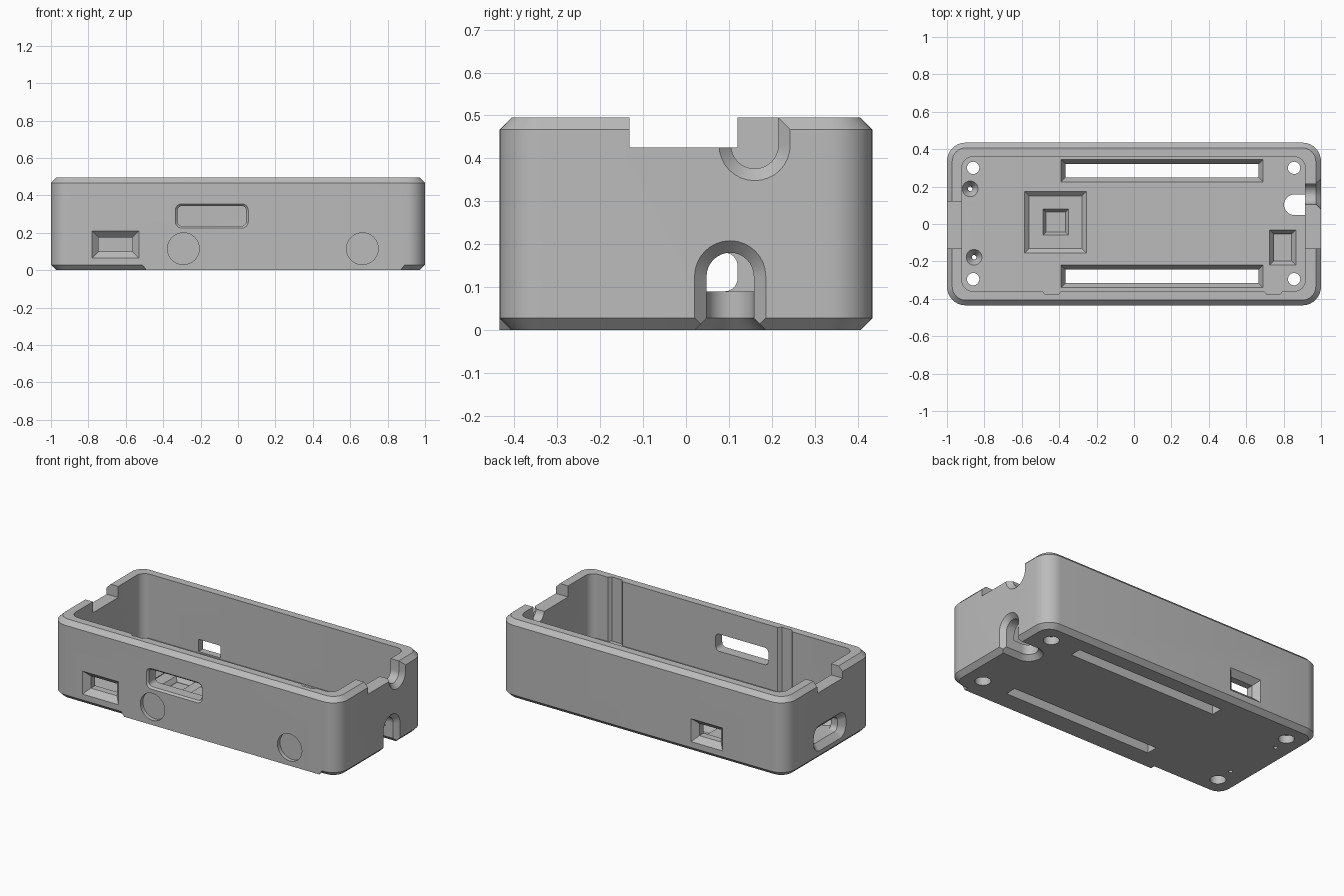
import bpy, bmesh, math

cube = bpy.data.objects.get("Cube")
if cube:
    bpy.data.objects.remove(cube)

grey = bpy.data.materials.new("plain grey")
grey.use_nodes = True
COLOUR = (0.5, 0.5, 0.5, 1)
grey.diffuse_color = COLOUR
grey.node_tree.nodes["Principled BSDF"].inputs["Base Color"].default_value = COLOUR


def outline(u0, u1, v0, v1, r=0, seg=8):
    """Rounded rectangle outline, counter-clockwise; square when r is zero."""
    if r == 0:
        return [(u0, v0), (u1, v0), (u1, v1), (u0, v1)]
    points = []
    corners = [(u1 - r, v1 - r), (u0 + r, v1 - r), (u0 + r, v0 + r), (u1 - r, v0 + r)]
    for quarter, (cu, cv) in enumerate(corners):
        for i in range(seg + 1):
            a = math.pi / 2 * (quarter + i / seg)
            points.append((cu + r * math.cos(a), cv + r * math.sin(a)))
    return points


def circle(u, v, r, seg=32):
    return [(u + r * math.cos(math.tau * i / seg), v + r * math.sin(math.tau * i / seg))
            for i in range(seg)]


def loft(name, axis, *rings):
    """Closed solid through (depth, outline) rings along an axis."""
    place = {"x": lambda u, v, d: (d, u, v),
             "y": lambda u, v, d: (u, d, v),
             "z": lambda u, v, d: (u, v, d)}[axis]
    bm = bmesh.new()
    loops = [[bm.verts.new(place(u, v, d)) for u, v in pts] for d, pts in rings]
    for a, b in zip(loops, loops[1:]):
        for i in range(len(a)):
            j = (i + 1) % len(a)
            bm.faces.new((a[i], a[j], b[j], b[i]))
    bm.faces.new(loops[0][::-1])
    bm.faces.new(loops[-1])
    bmesh.ops.recalc_face_normals(bm, faces=bm.faces)
    mesh = bpy.data.meshes.new(name)
    bm.to_mesh(mesh)
    bm.free()
    mesh.materials.append(grey)
    obj = bpy.data.objects.new(name, mesh)
    bpy.context.collection.objects.link(obj)
    return obj


def combine(tool, operation="DIFFERENCE"):
    """Apply a boolean to the case and discard the tool."""
    mod = case.modifiers.new("cut", "BOOLEAN")
    mod.operation, mod.solver, mod.object = operation, "EXACT", tool
    bpy.context.view_layer.objects.active = case
    bpy.ops.object.modifier_apply(modifier=mod.name)
    bpy.data.objects.remove(tool)


def cut(axis, *rings):
    combine(loft("cutter", axis, *rings))


def flared(axis, surface, inward, box, inset, flare, through, r=0, r_in=0):
    """Opening with a bevelled mouth that narrows by inset over the flare depth."""
    u0, u1, v0, v1 = box
    mouth = outline(u0, u1, v0, v1, r)
    throat = outline(u0 + inset, u1 - inset, v0 + inset, v1 - inset, r_in)
    cut(axis, (surface - inward * 0.1, mouth), (surface, mouth),
        (surface + inward * flare, throat), (surface + inward * through, throat))


# Outer shell with chamfered rims
C, Y, TOP, FLOOR = 0.028, 0.435, 0.495, 0.09
wide = outline(-1, 1, -Y, Y, 0.1)
slim = outline(C - 1, 1 - C, C - Y, Y - C, 0.1 - C)
case = loft("enclosure_case", "z", (0, slim), (C, wide), (TOP - C, wide), (TOP, slim))

# Squared lower front edge behind the round recesses
combine(loft("front_foot", "z", (0, outline(-0.49, 0.87, -Y, -0.38)),
             (0.04, outline(-0.52, 0.9, -Y, -0.38))), "UNION")

# Main cavity and the two vertical grooves in the front wall
cut("z", (FLOOR, outline(-0.92, 0.915, -0.358, 0.358, 0.055)),
    (0.7, outline(-0.92, 0.915, -0.358, 0.358, 0.055)))
for gx in (-0.44, 0.745):
    cut("y", (-0.376, outline(gx - 0.035, gx + 0.035, FLOOR, 0.7)),
        (-0.35, outline(gx - 0.058, gx + 0.058, FLOOR, 0.7)))

# Rim notches at both ends
for x0, x1 in ((-1.1, -0.9), (0.9, 1.1)):
    notch = outline(-0.132, 0.12, 0.425, 0.7)
    cut("x", (x0, notch), (x1, notch))

# Front wall: bevelled window, rounded slot, two round recesses
flared("y", -Y, 1, (-0.78, -0.53, 0.065, 0.21), 0.034, 0.034, 0.12)
flared("y", -Y, 1, (-0.335, 0.055, 0.225, 0.355), 0.011, 0.011, 0.12, 0.035, 0.026)
for rx in (-0.292, 0.665):
    disc = circle(rx, 0.115, 0.085)
    cut("y", (-0.6, disc), (-Y + 0.025, disc))

# Back wall window
flared("y", Y, -1, (-0.56, -0.34, 0.065, 0.21), 0.034, 0.034, 0.12)

# Port in the right-hand end
flared("x", -1, 1, (-0.165, 0.155, 0.055, 0.215), 0.035, 0.035, 0.12, 0.06, 0.03)

# Cable arch in the left-hand end, its channel through the floor, and the rim saddle
flared("x", 1, -1, (0.02, 0.186, -0.5, 0.208), C, C, 0.14, 0.0829, 0.0549)
flared("z", 0, 1, (0.774, 1.2, 0.02, 0.186), C, C, 0.12, 0.0829, 0.0549)
flared("x", 1, -1, (0.077, 0.243, 0.348, 1), C, C, 0.13, 0.0829, 0.0549)

# Long floor slots
for y0, y1 in ((-0.34, -0.22), (0.225, 0.345)):
    flared("z", FLOOR, -1, (-0.39, 0.69, y0, y1), 0.024, 0.04, 0.2)

# Stepped square pit and small pit in the floor
flared("z", FLOOR, -1, (-0.585, -0.255, -0.155, 0.175), 0.024, 0.024, 0.028)
flared("z", 0.062, -1, (-0.487, -0.35, -0.06, 0.08), 0.016, 0.025, 0.03)
flared("z", FLOOR, -1, (0.725, 0.865, -0.22, -0.032), 0.022, 0.03, 0.04)

# Corner screw holes, wider from below
for sx in (-0.86, 0.856):
    for sy in (-0.295, 0.3):
        cut("z", (-0.1, circle(sx, sy, 0.045)), (0.05, circle(sx, sy, 0.045)))
        cut("z", (0.02, circle(sx, sy, 0.033)), (0.2, circle(sx, sy, 0.033)))

# Countersunk pin holes
for px, py in ((-0.876, 0.188), (-0.855, -0.178)):
    cut("z", (-0.1, circle(px, py, 0.012)), (0.04, circle(px, py, 0.012)),
        (0.06, circle(px, py, 0.02)), (FLOOR, circle(px, py, 0.042)),
        (0.2, circle(px, py, 0.042)))

# Smooth the rounded corners, keep the bevels crisp
bpy.ops.object.select_all(action="DESELECT")
case.select_set(True)
bpy.context.view_layer.objects.active = case
bpy.ops.object.shade_smooth_by_angle(angle=math.radians(30))
